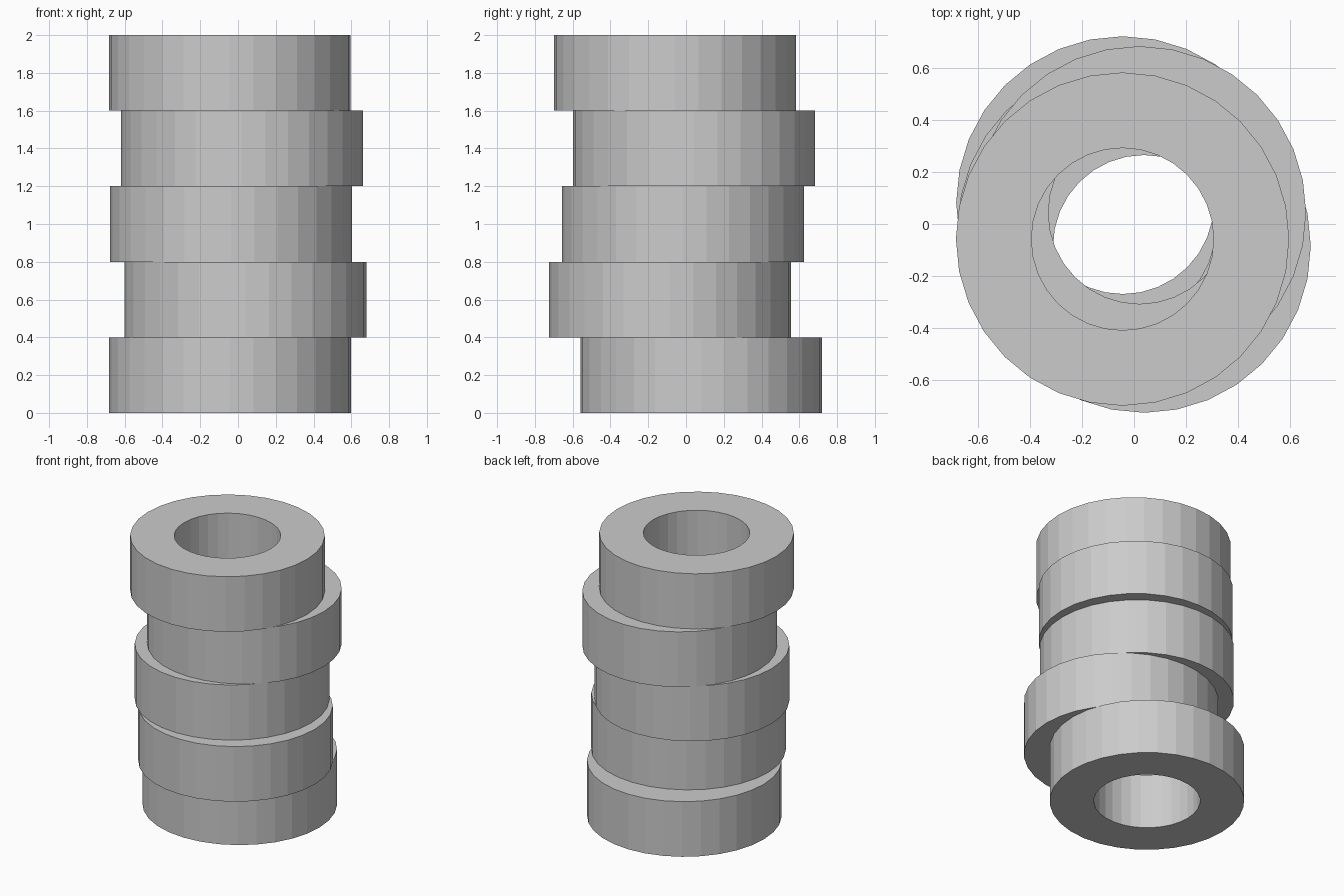
import bpy, bmesh
from math import cos, sin, tau

if "Cube" in bpy.data.objects:
    bpy.data.objects.remove(bpy.data.objects["Cube"])

SIDES, OUTER, INNER, HEIGHT = 32, 0.64, 0.35, 0.4


def ring(name, x, y, z):
    """Flat-faced tube section with a rectangular profile."""
    bm = bmesh.new()
    profile = [(INNER, 0), (OUTER, 0), (OUTER, HEIGHT), (INNER, HEIGHT)]
    loops = [[bm.verts.new((r * cos(tau * i / SIDES), r * sin(tau * i / SIDES), h))
              for r, h in profile] for i in range(SIDES)]
    for i in range(SIDES):
        a, b = loops[i], loops[(i + 1) % SIDES]
        for j in range(4):
            k = (j + 1) % 4
            bm.faces.new((a[j], b[j], b[k], a[k]))
    bmesh.ops.recalc_face_normals(bm, faces=bm.faces)
    mesh = bpy.data.meshes.new(name)
    bm.to_mesh(mesh)
    bm.free()
    obj = bpy.data.objects.new(name, mesh)
    obj.location = (x, y, z)
    bpy.context.collection.objects.link(obj)


# Five loosely stacked rings, bottom to top
offsets = [(-0.043, 0.081), (0.039, -0.085), (-0.037, -0.016), (0.021, 0.043), (-0.044, -0.058)]
for n, (x, y) in enumerate(offsets):
    ring(f"stacked_ring_{n + 1}", x, y, n * HEIGHT)
